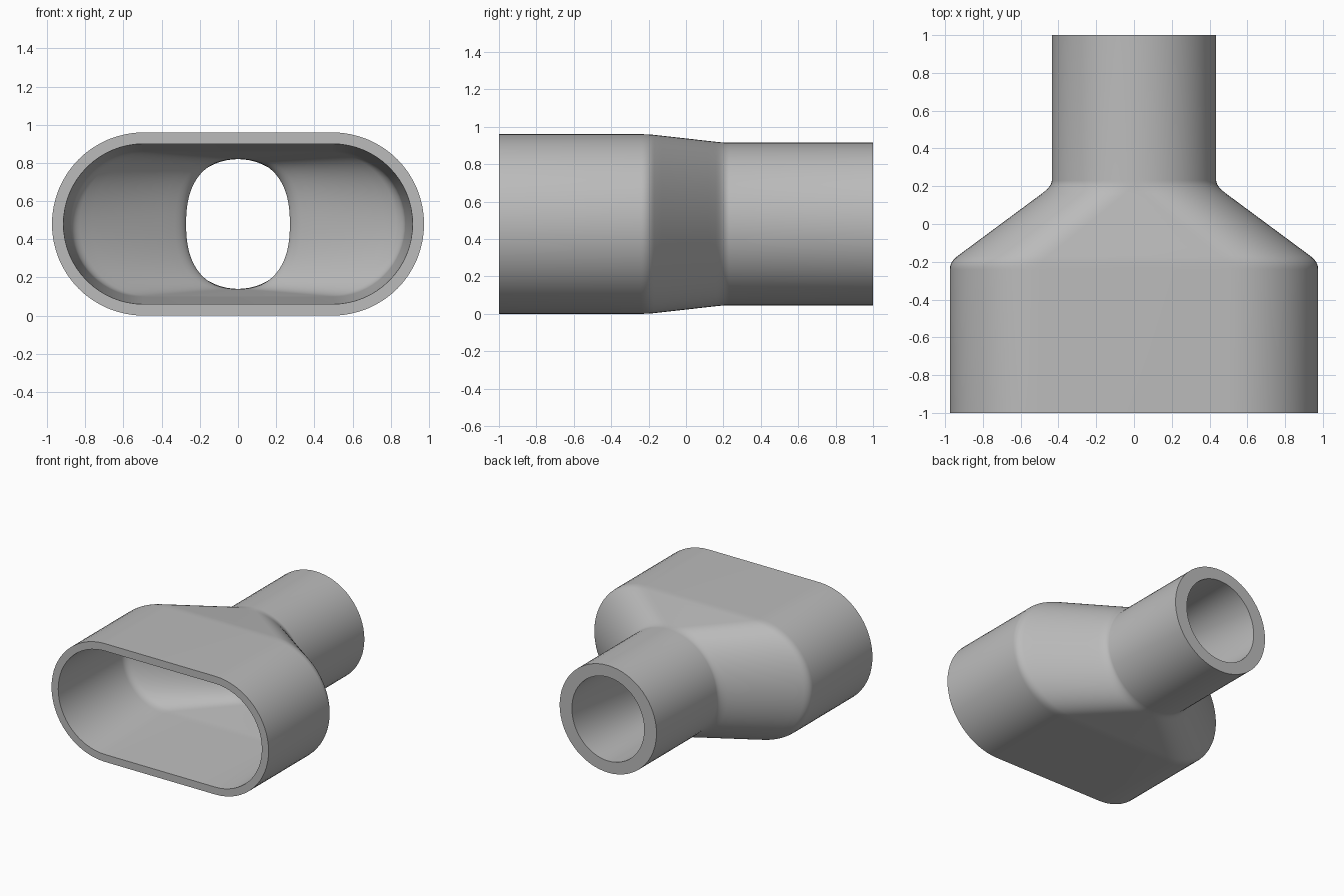
import bpy, bmesh, math

if "Cube" in bpy.data.objects:
    bpy.data.objects.remove(bpy.data.objects["Cube"])

CENTRE_Z = 0.48
ARC = 32  # steps per half round


def spow(v, p):
    return math.copysign(abs(v) ** p, v)


def section(bm, y, straight, rx, rz, power=2.0):
    """One closed oval ring: two half rounds joined by straights."""
    ring = []
    for side in (1, -1):
        for i in range(ARC + 1):
            t = math.pi * (i / ARC - 0.5)
            x = side * (straight + rx * spow(math.cos(t), 2 / power))
            z = CENTRE_Z + side * rz * spow(math.sin(t), 2 / power)
            ring.append(bm.verts.new((x, y, z)))
    return ring


def mix(a, b, t):
    return tuple(p + (q - p) * t for p, q in zip(a, b))


def rounded_path(start, corner_a, corner_b, end, before, after, steps=6):
    """Section settings along y, with both bends rounded."""
    path = [start]
    for prev, bend, nxt in ((start, corner_a, corner_b), (corner_a, corner_b, end)):
        p = mix(bend, prev, before / (bend[0] - prev[0]))
        q = mix(bend, nxt, after / (nxt[0] - bend[0]))
        for i in range(steps + 1):
            t = i / steps
            path.append(mix(mix(p, bend, t), mix(bend, q, t), t))
    path.append(end)
    # Extra rings keep the sloping part round
    first = 1 + steps
    between = [mix(path[first], path[first + 1], k / 8) for k in range(1, 8)]
    return path[:first + 1] + between + path[first + 1:]


def bridge(bm, a, b):
    n = len(a)
    for i in range(n):
        j = (i + 1) % n
        bm.faces.new((a[i], a[j], b[j], b[i]))


# Each setting: y, straight half length, half round width, half height, roundness
outer = rounded_path((-1, 0.495, 0.48, 0.48, 2), (-0.2, 0.495, 0.48, 0.48, 2),
                     (0.2, 0, 0.435, 0.435, 2), (1, 0, 0.435, 0.435, 2), 0.04, 0.03)
inner = rounded_path((-1, 0.495, 0.42, 0.42, 2), (-0.2, 0.495, 0.38, 0.38, 2),
                     (0.2, 0, 0.27, 0.34, 2.4), (1, 0, 0.325, 0.34, 2), 0.04, 0.03)

# Outer wall, rear rim, bore and front rim as one closed shell
bm = bmesh.new()
rings = [section(bm, *s) for s in outer + inner[::-1]]
for k, ring in enumerate(rings):
    bridge(bm, ring, rings[(k + 1) % len(rings)])
bmesh.ops.remove_doubles(bm, verts=bm.verts, dist=0.0001)
bmesh.ops.recalc_face_normals(bm, faces=bm.faces)
mesh = bpy.data.meshes.new("duct_adapter")
bm.to_mesh(mesh)
bm.free()

# Plain grey plastic
grey = bpy.data.materials.new("plain_grey")
grey.use_nodes = True
colour = (0.5, 0.5, 0.5, 1)
grey.diffuse_color = colour
grey.node_tree.nodes["Principled BSDF"].inputs["Base Color"].default_value = colour
mesh.materials.append(grey)

adapter = bpy.data.objects.new("duct_adapter", mesh)
bpy.context.collection.objects.link(adapter)
bpy.ops.object.select_all(action="DESELECT")
adapter.select_set(True)
bpy.context.view_layer.objects.active = adapter
bpy.ops.object.shade_smooth_by_angle(angle=math.radians(30))
